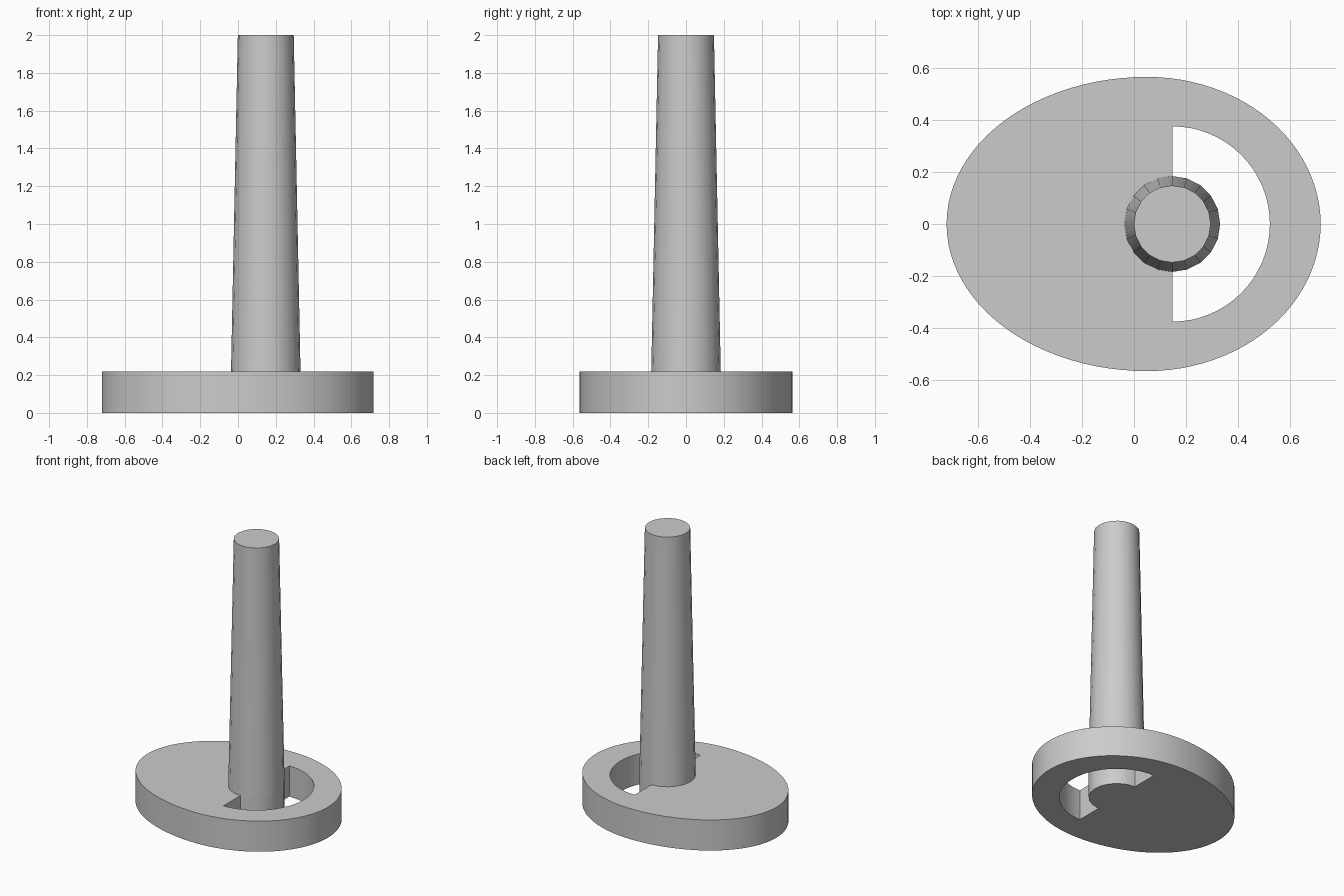
import bpy
from math import sin, cos, pi

AXIS_X = 0.147      # shaft axis
BASE_H = 0.22
SHAFT_R, TIP_R, SLOT_R = 0.184, 0.148, 0.375
SIDES = 20

if "Cube" in bpy.data.objects:
    bpy.data.objects.remove(bpy.data.objects["Cube"])

grey = bpy.data.materials.new("plain_grey")
grey.use_nodes = True
grey.diffuse_color = (0.6, 0.6, 0.6, 1)
grey.node_tree.nodes["Principled BSDF"].inputs["Base Color"].default_value = (0.6, 0.6, 0.6, 1)


def arc(radius, start, end, steps):
    """Points on a circle around the shaft axis."""
    angles = [start + (end - start) * i / steps for i in range(steps + 1)]
    return [(AXIS_X + radius * cos(a), radius * sin(a)) for a in angles]


def egg(steps):
    """Oval outline, longer on the -x side."""
    points = []
    for i in range(steps):
        a = 2 * pi * i / steps
        reach = 0.667 if cos(a) > 0 else 0.77
        points.append((0.05 + reach * cos(a), 0.565 * sin(a)))
    return points


def finish(obj):
    obj.data.materials.clear()
    obj.data.materials.append(grey)
    bpy.ops.object.select_all(action="DESELECT")
    obj.select_set(True)
    bpy.context.view_layer.objects.active = obj
    bpy.ops.object.shade_smooth_by_angle()


# Base plate: egg outline with a half-ring slot that wraps the shaft's boss
slot = arc(SLOT_R, -pi / 2, pi / 2, 32) + arc(SHAFT_R, pi / 2, -pi / 2, SIDES // 2)
curve = bpy.data.curves.new("base_plate", "CURVE")
curve.dimensions = "2D"
curve.fill_mode = "BOTH"
curve.extrude = BASE_H / 2
for outline in (egg(96), slot):
    spline = curve.splines.new("POLY")
    spline.points.add(len(outline) - 1)
    for point, (x, y) in zip(spline.points, outline):
        point.co = (x, y, 0, 1)
    spline.use_cyclic_u = True
base = bpy.data.objects.new("base_plate", curve)
base.location.z = BASE_H / 2
bpy.context.collection.objects.link(base)
bpy.ops.object.select_all(action="DESELECT")
base.select_set(True)
bpy.context.view_layer.objects.active = base
bpy.ops.object.convert(target="MESH")
base = bpy.context.object

# Weld the caps to the rim so the plate is one closed solid
bpy.ops.object.mode_set(mode="EDIT")
bpy.ops.mesh.select_all(action="SELECT")
bpy.ops.mesh.remove_doubles(threshold=0.0005)
bpy.ops.mesh.normals_make_consistent(inside=False)
bpy.ops.object.mode_set(mode="OBJECT")
finish(base)

# Tapered shaft standing on the plate
bpy.ops.mesh.primitive_cone_add(
    vertices=SIDES, radius1=SHAFT_R, radius2=TIP_R, depth=2 - BASE_H,
    location=(AXIS_X, 0, (2 + BASE_H) / 2))
shaft = bpy.context.object
shaft.name = "shaft"
finish(shaft)
